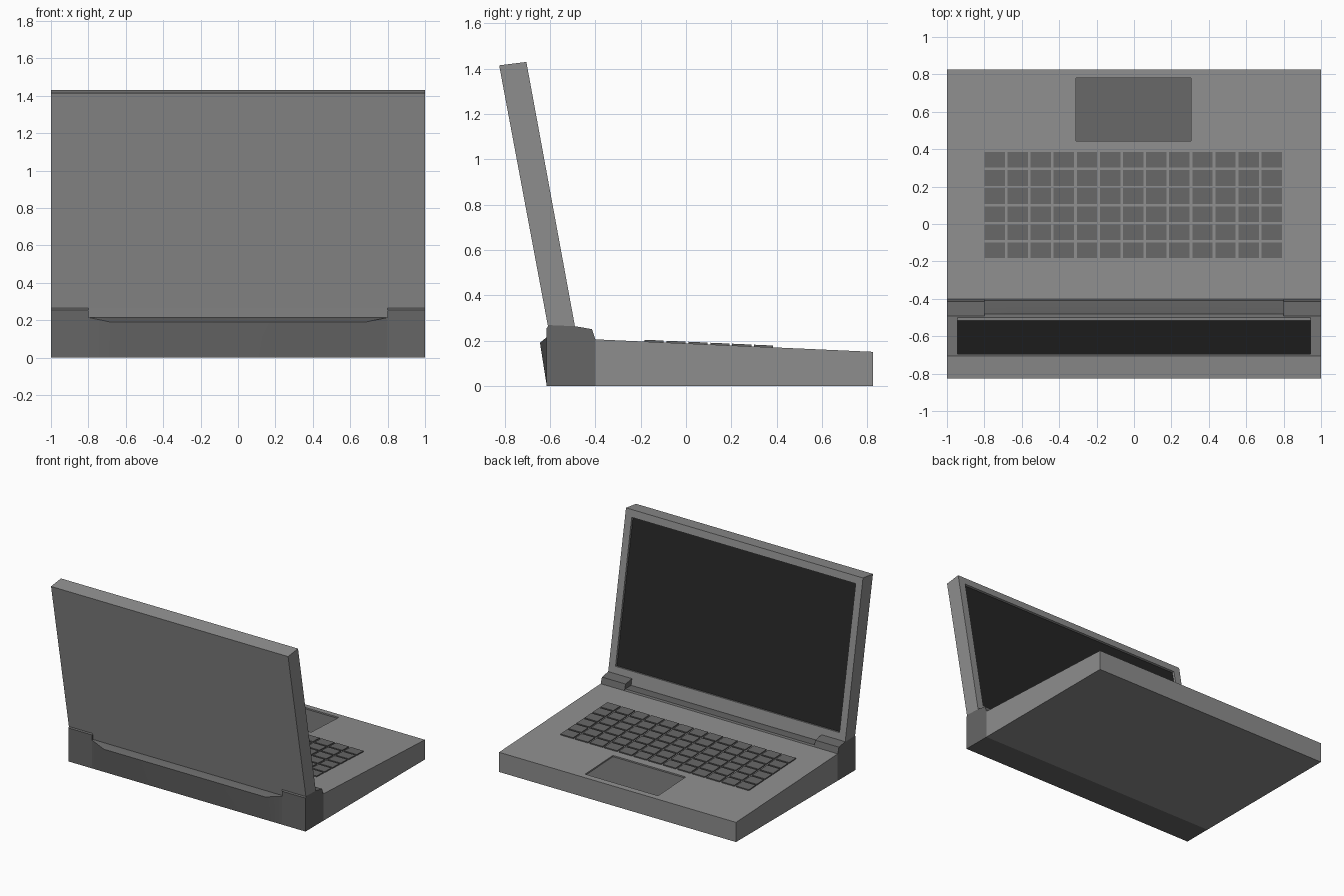
import bpy, bmesh
from mathutils import Vector

if "Cube" in bpy.data.objects:
    bpy.data.objects.remove(bpy.data.objects["Cube"])


def material(name, v):
    m = bpy.data.materials.new(name)
    m.diffuse_color = (v, v, v, 1)
    m.use_nodes = True
    m.node_tree.nodes["Principled BSDF"].inputs["Base Color"].default_value = m.diffuse_color
    return m


GREY = material("case_grey", 0.27)
DARK = material("dark_grey", 0.133)
BLACK = material("screen_black", 0.018)


def loft(bm, sections):
    """Skin a row of (x, [(y, z), ...]) sections and cap both ends."""
    rings = [[bm.verts.new((x, y, z)) for y, z in prof] for x, prof in sections]
    n = len(rings[0])
    faces = []
    for a, b in zip(rings, rings[1:]):
        for i in range(n):
            j = (i + 1) % n
            faces.append(bm.faces.new((a[i], a[j], b[j], b[i])))
    faces += [bm.faces.new(rings[0][::-1]), bm.faces.new(rings[-1])]
    bmesh.ops.recalc_face_normals(bm, faces=faces)


def prism(bm, x0, x1, prof):
    loft(bm, [(x0, prof), (x1, prof)])


def finish(bm, name, *mats):
    me = bpy.data.meshes.new(name)
    bm.normal_update()
    bm.to_mesh(me)
    bm.free()
    ob = bpy.data.objects.new(name, me)
    bpy.context.collection.objects.link(ob)
    for m in mats:
        me.materials.append(m)
    return ob


def deck(y):
    """Height of the sloping keyboard deck."""
    return 0.205 - (y + 0.40) * 0.055 / 1.225


def slab(y0, y1, lo, hi):
    """Profile parallel to the deck, between two offsets from it."""
    return [(y0, deck(y0) + lo), (y1, deck(y1) + lo), (y1, deck(y1) + hi), (y0, deck(y0) + hi)]


# base, with a shallow trackpad pocket
bm = bmesh.new()
prism(bm, -1, 1, [(-0.40, 0), (0.825, 0), (0.825, 0.15), (-0.40, 0.205)])
base = finish(bm, "base", GREY)

PAD = (-0.31, 0.305, 0.445, 0.78)
bm = bmesh.new()
prism(bm, PAD[0], PAD[1], slab(PAD[2], PAD[3], -0.014, 0.05))
cutter = finish(bm, "trackpad_cutter", GREY)
cutter.hide_render = True
cutter.hide_viewport = True
cut = base.modifiers.new("trackpad_pocket", "BOOLEAN")
cut.operation = "DIFFERENCE"
cut.solver = "EXACT"
cut.object = cutter

# trackpad
bm = bmesh.new()
prism(bm, PAD[0], PAD[1], slab(PAD[2], PAD[3], -0.02, -0.01))
finish(bm, "trackpad", DARK)

# keys: 6 rows of 13
bm = bmesh.new()
for row in range(6):
    y = -0.183 + row * 0.0968
    for col in range(13):
        x = -0.80 + col * 0.1235
        prism(bm, x, x + 0.109, slab(y, y + 0.084, -0.005, 0.008))
finish(bm, "keys", DARK)

# hinge ears at both back corners
bm = bmesh.new()
ear = [(-0.40, 0), (-0.615, 0), (-0.615, 0.255), (-0.605, 0.268),
       (-0.49, 0.263), (-0.415, 0.25), (-0.40, 0.205)]
for s in (-1, 1):
    prism(bm, s * 0.8, s * 1.0, ear)
finish(bm, "hinge_ears", DARK)


# hinge middle, with a back that swells out away from the ears
def middle(b):
    return [(-0.40, 0), (-0.615, 0), (-0.615 - 0.03 * b, 0.215 - 0.025 * b),
            (-0.60, 0.215), (-0.41, 0.215), (-0.40, 0.205)]


bm = bmesh.new()
loft(bm, [(-0.8, middle(0)), (-0.68, middle(1)), (0.68, middle(1)), (0.8, middle(0))])
hinge = finish(bm, "hinge_middle", DARK)
bpy.context.view_layer.objects.active = hinge
hinge.select_set(True)
bpy.ops.object.shade_smooth_by_angle()

# lid, leaning back, with a recessed screen on its front
bm = bmesh.new()
prism(bm, -1, 1, [(-0.61, 0.265), (-0.49, 0.26), (-0.705, 1.43), (-0.825, 1.415)])
bm.normal_update()
front = max(bm.faces, key=lambda f: f.normal.dot(Vector((0, 1, 0))))
bmesh.ops.inset_region(bm, faces=[front], thickness=0.055, use_even_offset=True)
bmesh.ops.inset_region(bm, faces=[front], thickness=0.0005, depth=-0.016, use_even_offset=True)
front.material_index = 1
finish(bm, "lid", GREY, BLACK)

# lid tongue that drops between the ears
bm = bmesh.new()
prism(bm, -0.8, 0.8, [(-0.599, 0.205), (-0.480, 0.205), (-0.490, 0.26), (-0.61, 0.265)])
finish(bm, "lid_tongue", GREY)
